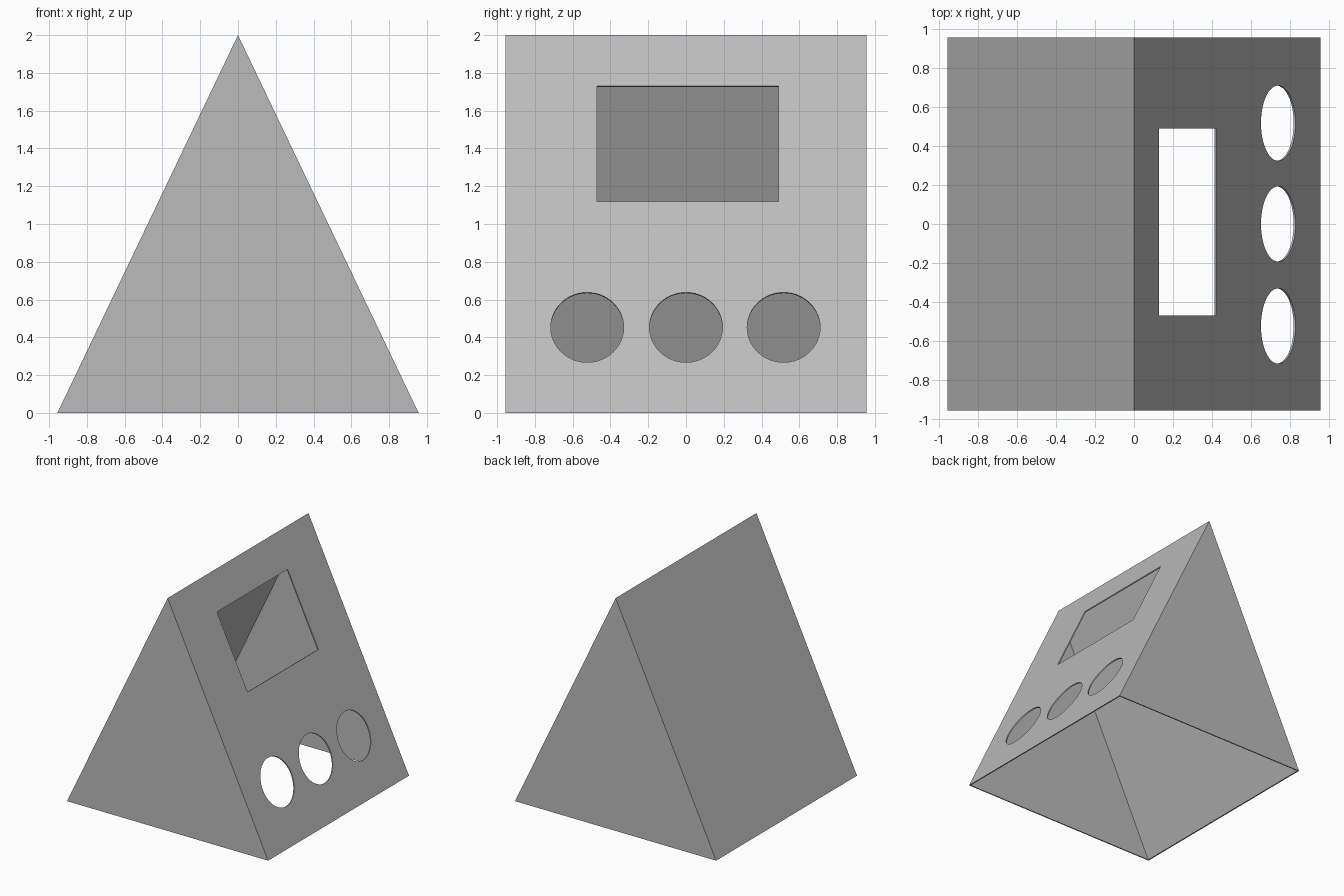
import bpy, bmesh, math
from mathutils import Vector

old = bpy.data.objects.get("Cube")
if old:
    bpy.data.objects.remove(old, do_unlink=True)

HALF, HEIGHT, WALL = 0.956, 2.0, 0.01
SLOPE = math.hypot(HALF, HEIGHT)
NORMAL = Vector((HEIGHT / SLOPE, 0, HALF / SLOPE))  # outward, left panel

grey = bpy.data.materials.new("plain grey")
grey.use_nodes = True
grey.diffuse_color = (0.5, 0.5, 0.5, 1)
grey.node_tree.nodes["Principled BSDF"].inputs["Base Color"].default_value = (0.5, 0.5, 0.5, 1)


def extrude_outline(name, outline, direction):
    """Solid made by sweeping a flat outline along a direction."""
    bm = bmesh.new()
    face = bm.faces.new([bm.verts.new(p) for p in outline])
    result = bmesh.ops.extrude_face_region(bm, geom=[face], use_keep_orig=True)
    moved = [v for v in result["geom"] if isinstance(v, bmesh.types.BMVert)]
    bmesh.ops.translate(bm, verts=moved, vec=direction)
    bmesh.ops.recalc_face_normals(bm, faces=bm.faces)
    mesh = bpy.data.meshes.new(name)
    bm.to_mesh(mesh)
    bm.free()
    mesh.materials.append(grey)
    obj = bpy.data.objects.new(name, mesh)
    bpy.context.collection.objects.link(obj)
    return obj


def prism(name, half_x, half_y, apex, base):
    outline = [(-half_x, -half_y, base), (half_x, -half_y, base), (0, -half_y, apex)]
    return extrude_outline(name, outline, Vector((0, 2 * half_y, 0)))


def panel_cutter(name, yz_points):
    """Cutter through the sloping left panel, square to its surface."""
    outline = [Vector((HALF * (1 - z / HEIGHT), y, z)) + NORMAL * 0.03 for y, z in yz_points]
    return extrude_outline(name, outline, NORMAL * -0.06)


def cut(target, cutter):
    mod = target.modifiers.new(cutter.name, "BOOLEAN")
    mod.operation, mod.solver, mod.object = "DIFFERENCE", "EXACT", cutter
    bpy.context.view_layer.objects.active = target
    bpy.ops.object.modifier_apply(modifier=mod.name)
    bpy.data.objects.remove(cutter, do_unlink=True)


# Thin triangular housing, open underneath
housing = prism("housing", HALF, HALF, HEIGHT, 0)
inner_apex = HEIGHT - WALL * SLOPE / HALF
drop = 0.1
inner_half = (inner_apex + drop) * HALF / HEIGHT
cut(housing, prism("hollow", inner_half, HALF - WALL, inner_apex, -drop))

# Screen opening
cut(housing, panel_cutter("screen_opening",
    [(-0.47, 1.12), (0.49, 1.12), (0.49, 1.73), (-0.47, 1.73)]))

# Row of three round openings
for i, y in enumerate((-0.523, 0, 0.517)):
    ring = [2 * math.pi * k / 64 for k in range(64)]
    cut(housing, panel_cutter(f"round_opening_{i}",
        [(y + 0.193 * math.cos(a), 0.453 + 0.185 * math.sin(a)) for a in ring]))
